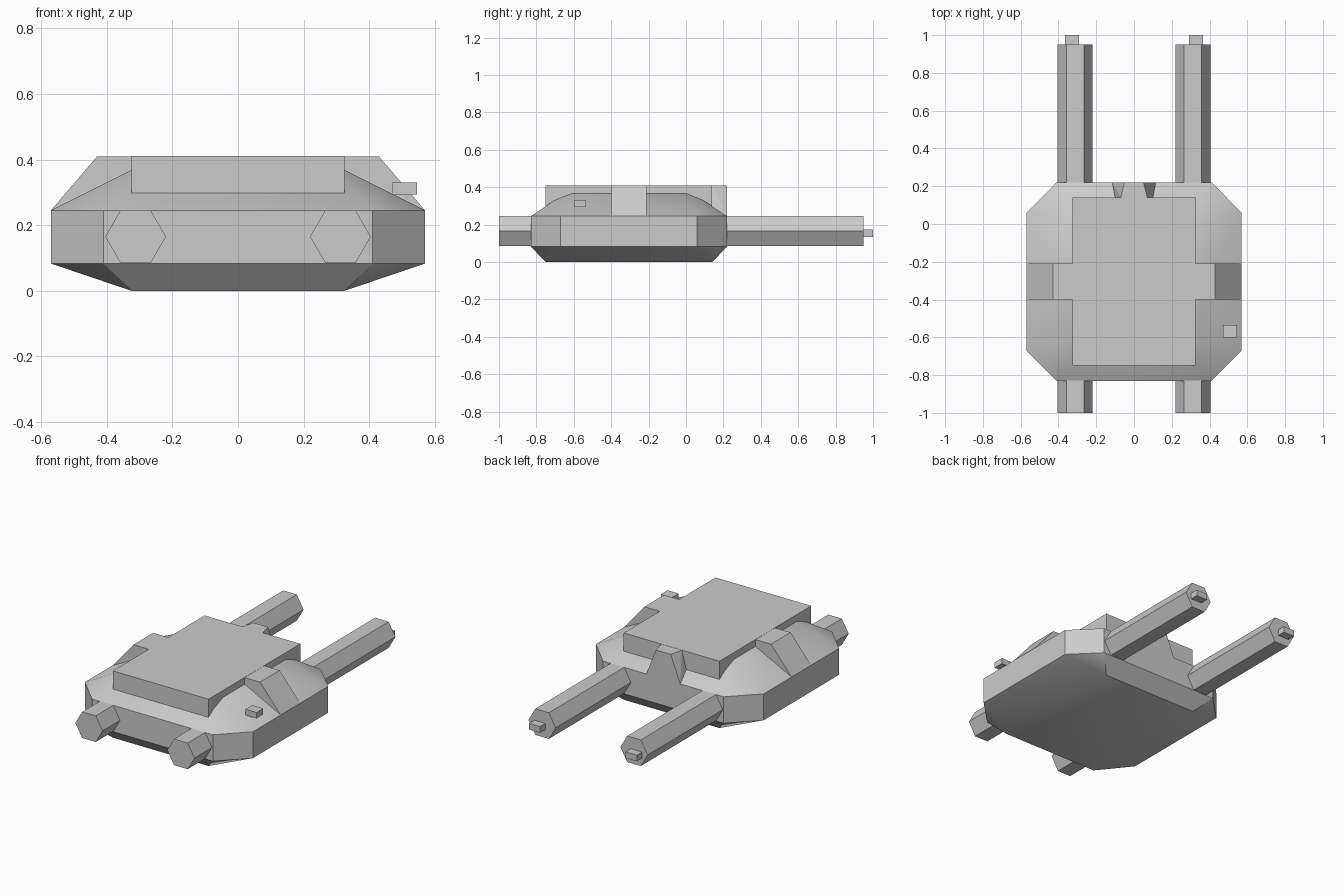
import bpy, bmesh, math
from mathutils import Matrix

old = bpy.data.objects.get("Cube")
if old:
    bpy.data.objects.remove(old, do_unlink=True)

grey = bpy.data.materials.new("plain grey")
grey.use_nodes = True
COLOUR = (0.6, 0.6, 0.6, 1)
grey.diffuse_color = COLOUR
grey.node_tree.nodes["Principled BSDF"].inputs["Base Color"].default_value = COLOUR

MID_Y = -0.305  # lengthwise centre of the body


def finish(bm, name):
    bmesh.ops.recalc_face_normals(bm, faces=bm.faces)
    mesh = bpy.data.meshes.new(name)
    bm.to_mesh(mesh)
    bm.free()
    mesh.materials.append(grey)
    obj = bpy.data.objects.new(name, mesh)
    bpy.context.collection.objects.link(obj)
    return obj


def solid(name, points):
    """Convex solid around a set of corner points."""
    bm = bmesh.new()
    for p in points:
        bm.verts.new(p)
    bmesh.ops.convex_hull(bm, input=bm.verts)
    bmesh.ops.dissolve_limit(bm, angle_limit=0.01, verts=bm.verts, edges=bm.edges)
    return finish(bm, name)


def box(name, low, high):
    return solid(name, [(x, y, z) for x in (low[0], high[0])
                        for y in (low[1], high[1]) for z in (low[2], high[2])])


def ring(corners, z):
    """Mirror quarter-outline corners into all four quadrants."""
    return [(sx * x, MID_Y + sy * y, z) for x, y in corners
            for sx in (-1, 1) for sy in (-1, 1)]


# Faceted body: rectangle, octagon wall, smaller rectangle under the deck
octagon = [(0.41, 0.525), (0.57, 0.365)]
body = solid("body", ring([(0.325, 0.445)], 0) + ring(octagon, 0.083)
             + ring(octagon, 0.245) + ring([(0.25, 0.285)], 0.405))
bpy.ops.object.select_all(action='DESELECT')
body.select_set(True)
bpy.context.view_layer.objects.active = body
bpy.ops.object.shade_smooth_by_angle(angle=math.radians(30))

# Deck plate on top
box("deck_plate", (-0.325, -0.75, 0.28), (0.325, 0.14, 0.41))

# Cross rib sloping down to both sides
solid("cross_rib", [(s * x, y, z) for s in (-1, 1) for y in (-0.4, -0.21)
                    for x, z in ((0.57, 0.245), (0.43, 0.409))])

# Tapered rib at the back
solid("back_rib", [(s * x, y, z) for s in (-1, 1)
                   for x, y, z in ((0.05, 0.22, 0.409), (0.115, 0.22, 0.245),
                                   (0.07, 0.14, 0.409), (0.115, 0.14, 0.245))])

# Hexagonal tubes running through the body, with a nub at the back end
for side, s in (("left", 1), ("right", -1)):
    bm = bmesh.new()
    turn = (Matrix.Translation((s * 0.312, -0.025, 0.165))
            @ Matrix.Rotation(math.pi / 2, 4, 'X') @ Matrix.Rotation(math.pi / 6, 4, 'Z'))
    bmesh.ops.create_cone(bm, cap_ends=True, segments=6, radius1=0.0925,
                          radius2=0.0925, depth=1.95, matrix=turn)
    # Keep a corner pointing sideways
    if max(abs(v.co.x - s * 0.312) for v in bm.verts) < 0.09:
        bmesh.ops.rotate(bm, verts=bm.verts, cent=(s * 0.312, 0, 0.165),
                         matrix=Matrix.Rotation(math.pi / 6, 3, 'Y'))
    finish(bm, side + "_tube")
    box(side + "_tube_nub", (s * 0.328 - 0.038, 0.94, 0.135),
        (s * 0.328 + 0.038, 1.0, 0.173))

# Small block on the left shoulder
box("shoulder_block", (0.47, -0.6, 0.294), (0.546, -0.535, 0.33))
